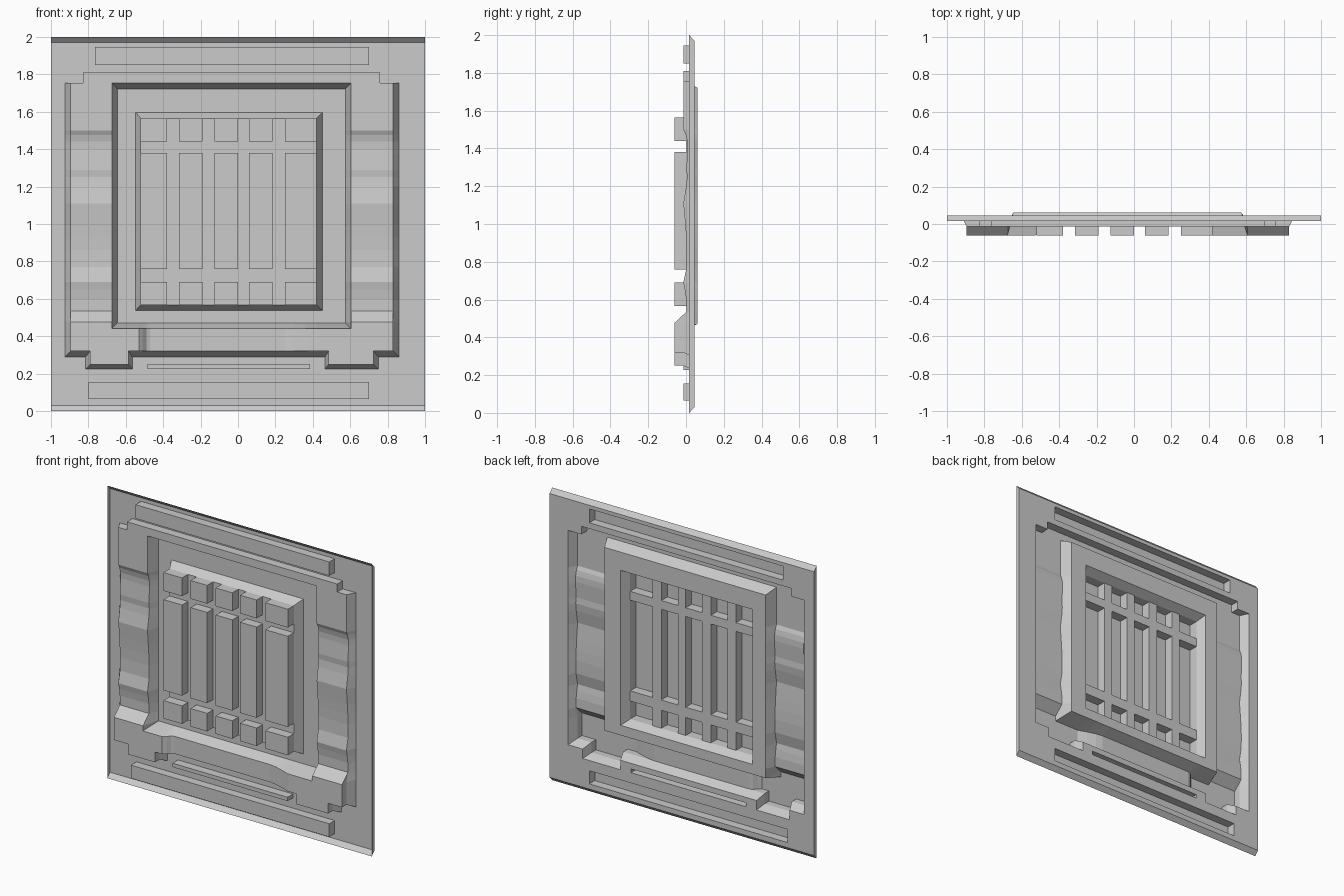
import bpy, bmesh

if "Cube" in bpy.data.objects:
    bpy.data.objects.remove(bpy.data.objects["Cube"])

SHEET, LIP, LEVEL, FRONT, FLOOR, GRILLE = 0.045, 0.017, -0.014, -0.062, 0.061, 0.003

grey = bpy.data.materials.new("stone_grey")
grey.diffuse_color = (0.6, 0.6, 0.6, 1)
grey.use_nodes = True
grey.node_tree.nodes["Principled BSDF"].inputs["Base Color"].default_value = grey.diffuse_color


def finish(name, bm):
    """Weld the pieces, point the surface to the front and make the object."""
    bmesh.ops.remove_doubles(bm, verts=bm.verts, dist=0.0005)
    bmesh.ops.recalc_face_normals(bm, faces=bm.faces)
    if sum(f.normal.y * f.calc_area() for f in bm.faces) > 0:
        bmesh.ops.reverse_faces(bm, faces=bm.faces)
    mesh = bpy.data.meshes.new(name)
    bm.to_mesh(mesh)
    bm.free()
    mesh.materials.append(grey)
    bpy.context.collection.objects.link(bpy.data.objects.new(name, mesh))


def poly(bm, pts):
    bm.faces.new([bm.verts.new(p) for p in pts])


def loft(bm, a, b, closed=True):
    """Quads between two lines of equal length, skipping collapsed edges."""
    n = len(a)
    for i in range(n if closed else n - 1):
        j = (i + 1) % n
        pts = []
        for p in (a[i], a[j], b[j], b[i]):
            if p not in pts:
                pts.append(p)
        if len(pts) > 2:
            poly(bm, pts)


def fill(bm, y, loops):
    """Flat region bounded by the first loop, with the other loops as holes."""
    edges = []
    for loop in loops:
        vs = [bm.verts.new((x, y, z)) for x, z in loop]
        edges += [bm.edges.new((vs[i - 1], vs[i])) for i in range(len(vs))]
    bmesh.ops.triangle_fill(bm, use_beauty=True, use_dissolve=False, edges=edges)


def rect(x0, x1, z0, z1):
    return [(x0, z0), (x1, z0), (x1, z1), (x0, z1)]


def at(loop, y):
    return [(x, y, z) for x, z in loop]


# Side panel profile (z, y) from top to bottom, and lower centre profile (x, y)
wave = [(1.5, -.014), (1.475, -.002), (1.44, .006), (1.40, .008), (1.38, .007),
        (1.29, .002), (1.25, .006), (1.20, .001), (1.11, -.014), (1.0, -.004),
        (.93, .001), (.86, .004), (.77, .003), (.69, -.014), (.65, -.006),
        (.60, .001), (.535, .002), (.475, FRONT)]
hollow = [(.42, FRONT), (.36, -.04), (.30, -.022), (.25, -.014),
          (-.47, -.014), (-.49, -.022), (-.51, -.045), (-.53, FRONT)]

# Raised border: (inner x, inner z, front y, outer x, outer z)
border = [(-.895, 1.755, LEVEL, -.925, 1.755), (-.83, 1.755, LEVEL, -.83, 1.755),
          (-.83, 1.81, LEVEL, -.83, 1.81), (.76, 1.81, LEVEL, .76, 1.81),
          (.76, 1.755, LEVEL, .76, 1.755), (.83, 1.755, LEVEL, .86, 1.755)]
border += [(.83, z, y, .86, z) for z, y in wave]
border += [(.83, .32, FRONT, .86, .29), (.725, .32, FRONT, .75, .29),
           (.725, .25, FRONT, .75, .225), (.485, .25, FRONT, .465, .225),
           (.485, .32, FRONT, .465, .29)]
border += [(x, .32, y, x, .29) for x, y in hollow]
border += [(-.585, .32, FRONT, -.565, .29), (-.585, .25, FRONT, -.565, .225),
           (-.79, .25, FRONT, -.815, .225), (-.79, .32, FRONT, -.815, .29),
           (-.895, .32, FRONT, -.925, .29)]
border += [(-.895, z, y, -.925, z) for z, y in reversed(wave)]
border_outer = [(b[3], b[4]) for b in border]

# Straight strips standing out from the backing sheet
strips = {"top_strip": rect(-.765, .70, 1.85, 1.945),
          "bottom_strip": rect(-.80, .70, .065, .155),
          "thin_lower_strip": rect(-.485, .385, .226, .252)}

# Backing sheet with openings and its edge flanges
bm = bmesh.new()
fill(bm, SHEET, [rect(-1, 1, .03, 1.97), border_outer] + list(strips.values()))
loft(bm, at(rect(-1, 1, .03, 1.97), SHEET), at(rect(-1, 1, 0, 2), LIP))
finish("backing_sheet", bm)

for name, loop in strips.items():
    bm = bmesh.new()
    poly(bm, at(loop, LEVEL))
    loft(bm, at(loop, LEVEL), at(loop, SHEET))
    finish(name, bm)

# Raised surround: border walls
bm = bmesh.new()
front = [(b[0], b[2], b[1]) for b in border]
middle = [(b[0], max(b[2], LEVEL), b[1]) for b in border]
loft(bm, front, middle)
loft(bm, middle, at(border_outer, SHEET))

# Raised surround: upper band
fill(bm, LEVEL, [[(-.895, 1.5), (-.895, 1.755), (-.83, 1.755), (-.83, 1.81),
                  (.76, 1.81), (.76, 1.755), (.83, 1.755), (.83, 1.5),
                  (.605, 1.5), (.605, 1.755), (-.675, 1.755), (-.675, 1.5)]])

# Raised surround: wavy side panels
for x0, x1 in ((-.895, -.675), (.605, .83)):
    loft(bm, [(x0, y, z) for z, y in wave], [(x1, y, z) for z, y in wave], False)

# Raised surround: feet and the hollow between them
fill(bm, FRONT, [[(-.895, .475), (-.675, .475), (-.675, .44), (-.53, .44), (-.53, .32),
                  (-.585, .32), (-.585, .25), (-.79, .25), (-.79, .32), (-.895, .32)]])
fill(bm, FRONT, [[(.83, .475), (.605, .475), (.605, .44), (.42, .44), (.42, .32),
                  (.485, .32), (.485, .25), (.725, .25), (.725, .32), (.83, .32)]])
loft(bm, [(x, y, .44) for x, y in hollow], [(x, y, .32) for x, y in hollow], False)

# Recess: sloping walls and floor
rim = [(-.675, LEVEL, 1.755), (.605, LEVEL, 1.755)]
rim += [(.605, y, z) for z, y in wave] + [(.605, FRONT, .44)]
rim += [(x, y, .44) for x, y in hollow] + [(-.675, FRONT, .44)]
rim += [(-.675, y, z) for z, y in reversed(wave)]
foot = [(min(max(x, -.645), .575), FLOOR, min(max(z, .47), 1.722)) for x, y, z in rim]
loft(bm, rim, foot)
grille_outer = rect(-.547, .452, .538, 1.597)
fill(bm, FLOOR, [rect(-.645, .575, .47, 1.722), grille_outer])
finish("raised_surround", bm)

# Grille: raised bed with a grid of blocks
bm = bmesh.new()
loft(bm, at(grille_outer, FLOOR), at(rect(-.52, .42, .567, 1.565), GRILLE))
xs = [-.52, -.38, -.315, -.19, -.125, 0, .06, .185, .25, .42]
zs = [.567, .69, .76, 1.38, 1.44, 1.565]
for i in range(len(xs) - 1):
    for k in range(len(zs) - 1):
        cell = rect(xs[i], xs[i + 1], zs[k], zs[k + 1])
        block = i % 2 == 0 and k % 2 == 0
        poly(bm, at(cell, FRONT if block else GRILLE))
        if block:
            loft(bm, at(cell, FRONT), at(cell, GRILLE))
finish("block_grille", bm)
